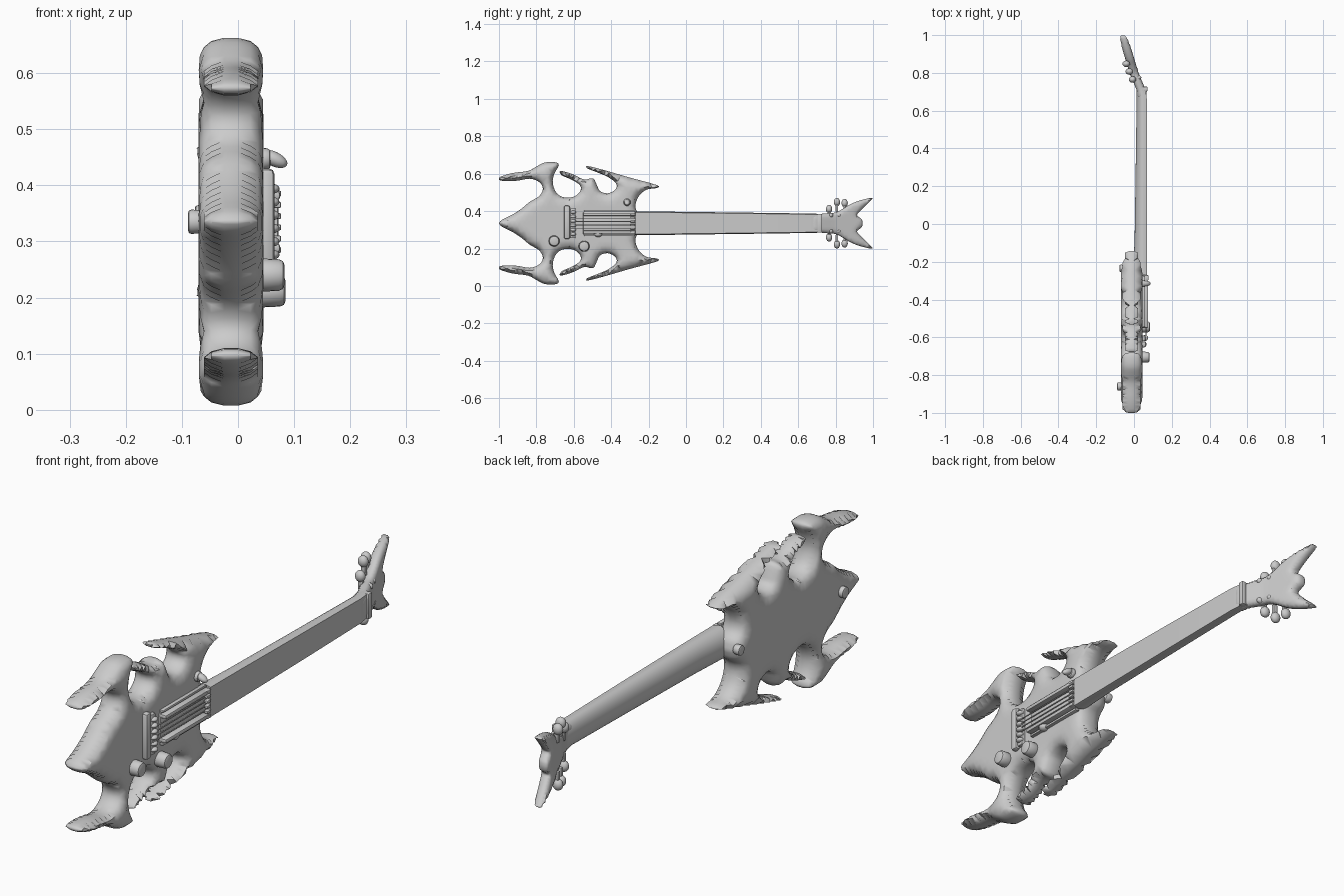
import bpy, bmesh, math
from mathutils import Vector, Matrix
from mathutils.geometry import delaunay_2d_cdt

if "Cube" in bpy.data.objects:
    bpy.data.objects.remove(bpy.data.objects["Cube"])

grey = bpy.data.materials.new("plain grey")
grey.use_nodes = True
COL = (0.6, 0.6, 0.6, 1)
grey.diffuse_color = COL
grey.node_tree.nodes["Principled BSDF"].inputs["Base Color"].default_value = COL
ZC = 0.335  # height of the mirror line


def finish(bm, name, angle=40):
    bmesh.ops.recalc_face_normals(bm, faces=bm.faces)
    me = bpy.data.meshes.new(name)
    bm.to_mesh(me)
    bm.free()
    ob = bpy.data.objects.new(name, me)
    bpy.context.collection.objects.link(ob)
    me.materials.append(grey)
    bpy.ops.object.select_all(action='DESELECT')
    ob.select_set(True)
    bpy.context.view_layer.objects.active = ob
    bpy.ops.object.shade_smooth_by_angle(angle=math.radians(angle))
    return ob


def spline(pts, n):
    """Smooth curve through open points."""
    p = [Vector(q) for q in pts]
    p = [p[0]] + p + [p[-1]]
    out = []
    for a, b, c, d in zip(p, p[1:], p[2:], p[3:]):
        for i in range(n):
            t = i / n
            out.append(0.5 * (2 * b + (c - a) * t + (2 * a - 5 * b + 4 * c - d) * t * t
                              + (3 * b - a - 3 * c + d) * t ** 3))
    return out + [p[-1]]


def seg_dist(q, a, b):
    ab = b - a
    t = max(0, min(1, (q - a).dot(ab) / max(ab.length_squared, 1e-12)))
    return (q - a - ab * t).length


def inside(q, poly):
    hit = False
    for a, b in zip(poly, poly[1:] + poly[:1]):
        if (a.y > q.y) != (b.y > q.y) and q.x < a.x + (b.x - a.x) * (q.y - a.y) / (b.y - a.y):
            hit = not hit
    return hit


def pillow(name, half, n, thick, radius, rim, step, centre):
    """Mirrored outline (y, height over mirror line) inflated to both sides."""
    up = spline(half, n)
    low = [Vector((p.x, -p.y)) for p in reversed(up) if p.y > 1e-4]
    poly = up + low
    edges = list(zip(poly, poly[1:] + poly[:1]))
    dist = lambda q: min(seg_dist(q, a, b) for a, b in edges)
    pts = list(poly)
    # inset rings, then a regular filling
    for off in (0.12, 0.35):
        off *= radius
        for a, b in edges:
            nrm = Vector((b.y - a.y, a.x - b.x)).normalized()
            q = (a + b) / 2 + nrm * off
            if inside(q, poly) and dist(q) > off * 0.9:
                pts.append(q)
    lo = [min(p[i] for p in poly) for i in (0, 1)]
    hi = [max(p[i] for p in poly) for i in (0, 1)]
    for i in range(int((hi[0] - lo[0]) / step)):
        for j in range(int((hi[1] - lo[1]) / step) + 1):
            q = Vector((lo[0] + (i + .5 * (j % 2)) * step, lo[1] + j * step))
            if inside(q, poly) and dist(q) > radius * 0.5:
                pts.append(q)
    m = len(poly)
    vs, _, fs, _, _, _ = delaunay_2d_cdt(pts, [(i, (i + 1) % m) for i in range(m)], [], 1, 1e-6)
    bm = bmesh.new()
    sides = []
    for s in (1, -1):
        row = []
        for v in vs:
            t = min(1, dist(v) / radius)
            h = rim + (thick - rim) * math.sqrt(1 - (1 - t) ** 2.3)
            row.append(bm.verts.new((centre(v.x) + s * h, v.x, ZC + v.y)))
        sides.append(row)
        for f in fs:
            bm.faces.new([row[i] for i in f])
    for e in [e for e in bm.edges if e.is_boundary and e.verts[0] in set(sides[0])]:
        ia, ib = (sides[0].index(v) for v in e.verts)
        bm.faces.new((sides[0][ia], sides[0][ib], sides[1][ib], sides[1][ia]))
    return finish(bm, name, 60)


# Body with three pairs of horns
body = [(-1, 0), (-.985, .018), (-.93, .045), (-.88, .078), (-.835, .115), (-.785, .145), (-.765, .185),
        (-.785, .22), (-.835, .238), (-.915, .226), (-.99, .228), (-.995, .247), (-.93, .268),
        (-.845, .28), (-.8, .303), (-.755, .325), (-.7, .326), (-.68, .31), (-.705, .262), (-.712, .21),
        (-.69, .16), (-.65, .138), (-.6, .142), (-.565, .172), (-.568, .204), (-.61, .232), (-.665, .257),
        (-.672, .28), (-.61, .264), (-.545, .234), (-.497, .24), (-.475, .2), (-.46, .172), (-.42, .16),
        (-.38, .178), (-.372, .21), (-.415, .246), (-.485, .276), (-.53, .294), (-.525, .306), (-.43, .282),
        (-.3, .244), (-.155, .204), (-.158, .188), (-.21, .18), (-.25, .148), (-.27, .1), (-.262, .062),
        (-.235, .035), (-.225, 0)]
pillow("body", body, 3, .0575, .046, .012, .026, lambda y: -.0125)

# Headstock, leaning back from the neck
head = [(.66, 0), (.67, .045), (.72, .05), (.76, .054), (.8, .058), (.84, .078), (.875, .1), (.93, .122),
        (.995, .136), (.985, .118), (.955, .09), (.925, .058), (.915, .042), (.94, .02), (.945, 0)]
pillow("headstock", head, 3, .024, .025, .008, .015,
       lambda y: .042 - .3 * max(0, y - .7) - (.012 if y > .8 else .12 * max(0, y - .7)))


def loft(name, rings, angle=40):
    bm = bmesh.new()
    rows = [[bm.verts.new(p) for p in r] for r in rings]
    n = len(rows[0])
    for a, b in zip(rows, rows[1:]):
        for i in range(n):
            bm.faces.new((a[i], a[(i + 1) % n], b[(i + 1) % n], b[i]))
    bm.faces.new(rows[0])
    bm.faces.new(rows[-1])
    return finish(bm, name, angle)


# Neck: flat fingerboard in front, rounded behind
def neck_ring(y, hw, back, front):
    side = front - .02
    arc = [(side - (side - back) * math.sin(a), hw * math.cos(a))
           for a in (math.pi * k / 14 for k in range(15))]
    return [(x, y, ZC + z) for x, z in [(front, hw * .92)] + arc + [(front, -hw * .92)]]


loft("neck", [neck_ring(-.27, .063, -.01, .07), neck_ring(-.1, .062, .003, .07),
              neck_ring(.3, .057, .009, .07), neck_ring(.66, .052, .014, .068),
              neck_ring(.725, .05, .012, .06)])


def box(name, c, size, bevel=.004):
    bm = bmesh.new()
    bmesh.ops.create_cube(bm, size=1, matrix=Matrix.Translation(c) @ Matrix.Diagonal((*size, 1)))
    bmesh.ops.bevel(bm, geom=bm.edges[:], offset=bevel, segments=2, affect='EDGES', profile=.5)
    return finish(bm, name)


def ball(name, c, size, tilt=0):
    bm = bmesh.new()
    bmesh.ops.create_uvsphere(bm, u_segments=16, v_segments=10, radius=1,
                              matrix=Matrix.Translation(c) @ Matrix.Rotation(tilt, 4, 'Y') @ Matrix.Diagonal((*size, 1)))
    return finish(bm, name, 60)


def peg(name, c, r, depth, bevel=.006):
    """Round button whose axis runs front to back of the instrument."""
    bm = bmesh.new()
    bmesh.ops.create_cone(bm, cap_ends=True, segments=20, radius1=r, radius2=r * .92, depth=depth,
                          matrix=Matrix.Translation(c) @ Matrix.Rotation(math.pi / 2, 4, 'Y'))
    bmesh.ops.bevel(bm, geom=[e for e in bm.edges if len(e.link_faces) == 2 and e.calc_face_angle() > 1],
                    offset=bevel, segments=2, affect='EDGES', profile=.5)
    return finish(bm, name)


# Tailpiece, bridge and saddles
box("tailpiece", (.05, -.637, ZC + .005), (.03, .032, .18), .01)
box("bridge", (.05, -.605, ZC), (.02, .03, .16), .006)
for i in range(6):
    ball("saddle", (.06, -.603, ZC + .0235 * (i - 2.5)), (.014, .016, .009))
    box("fingerboard_end", (.068, -.285, ZC + .02 * (i - 2.5)), (.018, .024, .011), .003)
for s, side in ((1, "upper"), (-1, "lower")):
    # Pickup rails and strings
    box(side + "_rail", (.058, -.41, ZC + s * .047), (.034, .28, .016), .005)
    box(side + "_rail_edge", (.05, -.41, ZC + s * .064), (.018, .27, .01), .003)
    for k in (.009, .027):
        box("string", (.063, -.45, ZC + s * k), (.004, .33, .004), .001)
    # Tuning machines
    for y, z in ((.765, .076), (.807, .113), (.848, .108)):
        x = .03 - .4 * (y - .7)
        ball(side + "_tuner_button", (x - .012, y, ZC + s * z), (.02, .017, .022))
        box(side + "_tuner_stem", (x - .008, y, ZC + s * (z - .028)), (.02, .014, .05), .004)
        ball(side + "_tuner_post", (x + .018, y + .01, ZC + s * .042), (.017, .012, .012))
box("pickup_plate", (.044, -.41, ZC), (.012, .28, .12), .004)
box("nut", (.062, .715, ZC), (.02, .025, .1), .005)

# Control knobs, switch and strap buttons
peg("volume_knob", (.058, -.705, .24), .03, .05, .01)
peg("tone_knob", (.06, -.545, .212), .03, .05, .01)
ball("small_knob", (.05, -.47, .277), (.022, .022, .016))
peg("switch_base", (.048, -.315, .447), .02, .02)
ball("switch_tip", (.064, -.315, .447), (.026, .015, .013), .45)
peg("rear_strap_button", (-.074, -.86, ZC), .022, .03)
peg("heel_strap_button", (-.062, -.235, ZC + .01), .02, .03)
